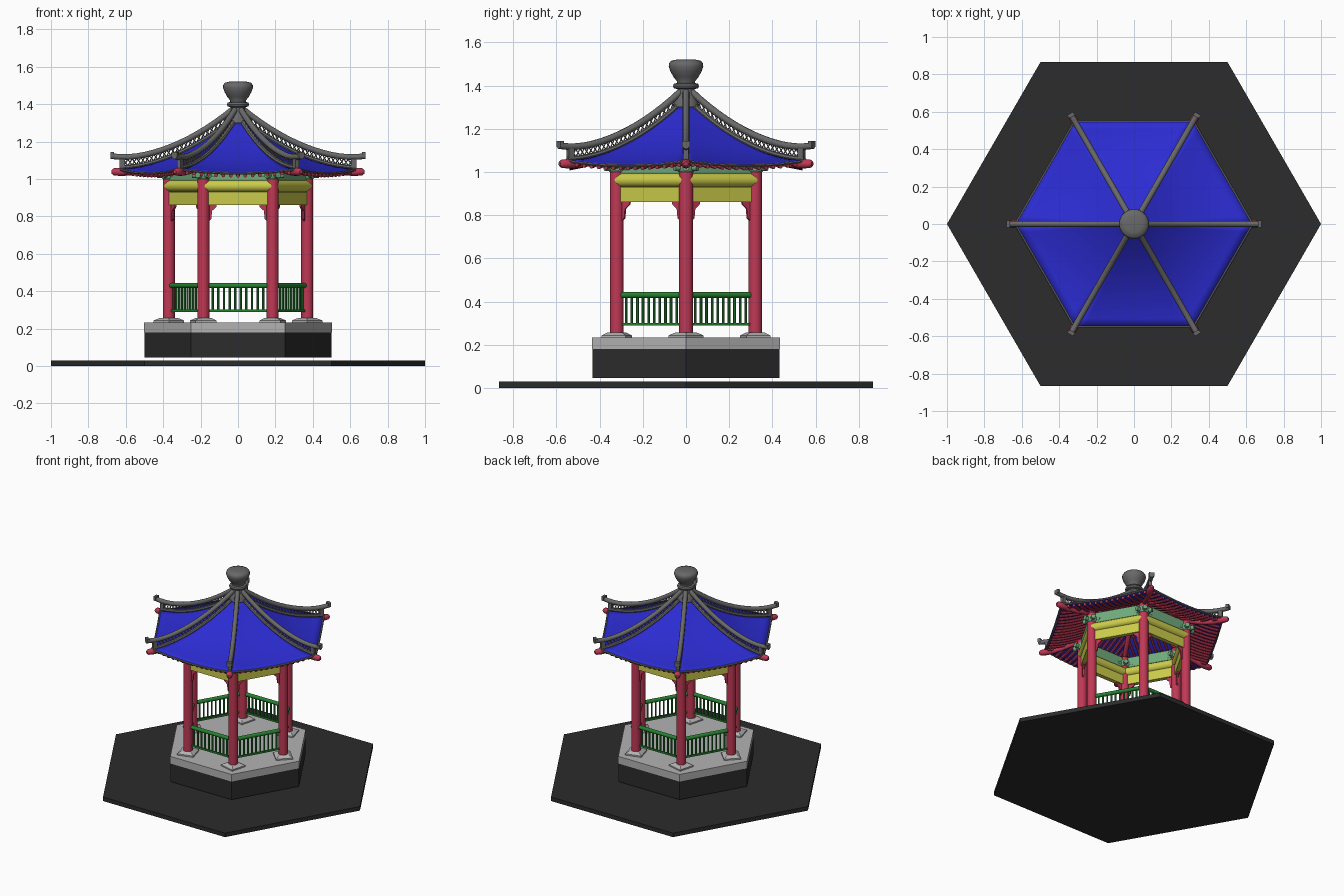
import bpy, bmesh, math
from mathutils import Matrix, Vector

if "Cube" in bpy.data.objects:
    bpy.data.objects.remove(bpy.data.objects["Cube"])

def material(name, r, g, b):
    m = bpy.data.materials.new(name)
    m.diffuse_color = (r, g, b, 1)
    m.use_nodes = True
    m.node_tree.nodes["Principled BSDF"].inputs["Base Color"].default_value = m.diffuse_color
    return m

DARK = material("dark_stone", .025, .025, .025)
PALE = material("pale_stone", .45, .45, .45)
TILE = material("ridge_grey", .14, .14, .14)
BLUE = material("blue_roof", .025, .025, .65)
RED = material("red_paint", .52, .04, .09)
YELLOW = material("yellow_paint", .6, .6, .07)
GREEN = material("rail_green", .02, .22, .03)
MINT = material("bracket_green", .16, .4, .2)

def finish(name, bm, mat, smooth=False):
    bmesh.ops.recalc_face_normals(bm, faces=bm.faces)
    me = bpy.data.meshes.new(name)
    bm.to_mesh(me)
    bm.free()
    me.materials.append(mat)
    ob = bpy.data.objects.new(name, me)
    bpy.context.collection.objects.link(ob)
    if smooth:
        bpy.ops.object.select_all(action='DESELECT')
        ob.select_set(True)
        bpy.context.view_layer.objects.active = ob
        bpy.ops.object.shade_smooth_by_angle(angle=math.radians(40))
    return ob

def lathe(bm, profile, n, mtx=Matrix()):
    """Capped rings of n sides from (radius, z) pairs."""
    rings = [[bm.verts.new(mtx @ Vector((r * math.cos(math.tau * i / n), r * math.sin(math.tau * i / n), z)))
              for i in range(n)] for r, z in profile]
    for a, b in zip(rings, rings[1:]):
        for i in range(n):
            bm.faces.new((a[i], a[(i + 1) % n], b[(i + 1) % n], b[i]))
    bm.faces.new(rings[0])
    bm.faces.new(rings[-1])

def box(bm, centre, size, mtx):
    bmesh.ops.create_cube(bm, size=1, matrix=mtx @ Matrix.Translation(centre) @ Matrix.Diagonal((*size, 1)))

def tube(bm, pts, r, n=8, mtx=Matrix()):
    """Round bar along a path."""
    pts = [Vector(p) for p in pts]
    rings = []
    for i, p in enumerate(pts):
        d = (pts[min(i + 1, len(pts) - 1)] - pts[max(i - 1, 0)]).normalized()
        side = d.cross(Vector((0, 0, 1)))
        side = side.normalized() if side.length > .01 else Vector((1, 0, 0))
        up = side.cross(d)
        rings.append([bm.verts.new(mtx @ (p + r * (side * math.cos(math.tau * k / n) + up * math.sin(math.tau * k / n))))
                      for k in range(n)])
    for a, b in zip(rings, rings[1:]):
        for k in range(n):
            bm.faces.new((a[k], a[(k + 1) % n], b[(k + 1) % n], b[k]))
    bm.faces.new(rings[0])
    bm.faces.new(rings[-1])

def six(name, mat, build, start, smooth=False):
    """Repeat a part six times about z; local x points outward."""
    bm = bmesh.new()
    for k in range(6):
        build(bm, Matrix.Rotation(math.radians(start + 60 * k), 4, 'Z'))
    return finish(name, bm, mat, smooth)

def turned(name, profile, n, mat, smooth=False):
    bm = bmesh.new()
    lathe(bm, profile, n)
    return finish(name, bm, mat, smooth)

CORNER, SIDE = 0, 30
T30 = math.tan(math.radians(30))
EAVE, APO = .635, .55

def hip_z(r):
    v = r / EAVE
    return 1.34 - .539 * v + .254 * v * v

def roof_z(a, y):
    v = a / APO
    u = y / (a * T30)
    return hip_z(v * EAVE) - .022 * v * v * (1 - u * u)

# Ground slab and plinth
turned("ground_slab", [(1, 0), (1, .03)], 6, DARK)
turned("platform", [(.5, .045), (.5, .18)], 6, DARK)
turned("platform_cap", [(.502, .18), (.502, .233)], 6, PALE)

# Columns on square tapered stones
def stone(bm, m):
    lathe(bm, [(.082, .233), (.082, .243), (.05, .256)], 4, m @ Matrix.Translation((.37, 0, 0)))
six("column_stone", PALE, stone, CORNER)

def column(bm, m):
    lathe(bm, [(.032, .25), (.032, 1.07)], 20, m @ Matrix.Translation((.37, 0, 0)))
six("column", RED, column, CORNER, True)

# Railings
def rail(bm, m):
    tube(bm, [(.32, -.16, .43), (.32, .16, .43)], .014, 10, m)
    box(bm, (.32, 0, .295), (.012, .32, .012), m)
    for i in range(10):
        lathe(bm, [(.0065, .29), (.0065, .425)], 8, m @ Matrix.Translation((.32, -.135 + .03 * i, 0)))
six("railing", GREEN, rail, SIDE, True)

# Beams between columns
six("lower_beam", YELLOW, lambda bm, m: box(bm, (.32, 0, .895), (.03, .35, .07), m), SIDE)
six("round_beam", YELLOW,
    lambda bm, m: tube(bm, [(.32, -.18, .962), (.32, .18, .962)], .032, 16, m), SIDE, True)
six("frieze_board", MINT, lambda bm, m: box(bm, (.32, 0, 1.03), (.024, .37, .075), m), SIDE)

# Corner spandrels beside each column
def spandrel(bm, m):
    outline = [(.16, .875), (.112, .875), (.115, .85), (.138, .83), (.143, .785), (.16, .77)]
    for s in (-1, 1):
        a, b = [[bm.verts.new(m @ Vector((x, s * y, z))) for y, z in outline] for x in (.314, .326)]
        bm.faces.new(a)
        bm.faces.new(b)
        for i in range(len(a)):
            j = (i + 1) % len(a)
            bm.faces.new((a[i], a[j], b[j], b[i]))
six("spandrel", RED, spandrel, SIDE)

# Bracket sets on the column heads
def bracket(bm, m):
    lathe(bm, [(.034, 1.0), (.042, 1.01), (.042, 1.03), (.034, 1.045)], 16, m @ Matrix.Translation((.37, 0, 0)))
    for a in (0, 60, 120):
        t = m @ Matrix.Translation((.37, 0, 1.02)) @ Matrix.Rotation(math.radians(a), 4, 'Z')
        tube(bm, [(-.062, 0, 0), (.062, 0, 0)], .016, 10, t)
six("column_bracket", MINT, bracket, CORNER, True)

# Roof sheet: six curved panels with lifted corners
def panel(bm, m):
    rows = []
    for i in range(13):
        a = APO * (.04 + .96 * i / 12)
        rows.append([bm.verts.new(m @ Vector((a, y, roof_z(a, y))))
                     for y in (a * T30 * (j / 6 - 1) for j in range(13))])
    for p, q in zip(rows, rows[1:]):
        for j in range(12):
            bm.faces.new((p[j], p[j + 1], q[j + 1], q[j]))
roof = six("roof_panels", BLUE, panel, SIDE, True)
thick = roof.modifiers.new("thickness", 'SOLIDIFY')
thick.thickness = .008

# Eave edging and rafters
def edging(bm, m):
    ys = [APO * T30 * (j / 8 - 1) for j in range(17)]
    tube(bm, [(APO, y, roof_z(APO, y) - .004) for y in ys], .007, 6, m)
six("eave_edging", TILE, edging, SIDE, True)

def rafters(bm, m):
    for i in range(15):
        y = .039 * (i - 7)
        start = max(.2, abs(y) / T30 + .02)
        path = [start + (.54 - start) * k / 5 for k in range(6)]
        tube(bm, [(a, y, roof_z(a, y) - .018) for a in path], .0095, 8, m)
six("rafters", RED, rafters, SIDE, True)

# Hip beams with projecting tips
def hip(bm, m):
    path = [(.12 + .4 * k / 5) for k in range(6)]
    tube(bm, [(r, 0, hip_z(r) - .028) for r in path] + [(.58, 0, 1.035), (.63, 0, 1.036)], .016, 10, m)
    t = m @ Matrix.Translation((0, 0, 1.038)) @ Matrix.Rotation(math.radians(90), 4, 'Y')
    lathe(bm, [(.014, .54), (.02, .57), (.022, .63), (.019, .665), (.01, .676)], 12, t)
six("hip_beam", RED, hip, CORNER, True)

# Ridges: lower bar, open lattice, upper bar and end block
def ridge(bm, m):
    rs = [.03 + .65 * k / 14 for k in range(15)]
    tube(bm, [(r, 0, hip_z(r) + .056 + .012 * max(0, (r - .5) / .18) ** 2) for r in rs], .016, 10, m)
    tube(bm, [(r, 0, hip_z(r) + .003) for r in rs[:-1]], .013, 8, m)
    box(bm, (.618, 0, 1.09), (.03, .024, .07), m)
    box(bm, (.672, 0, 1.13), (.02, .036, .028), m)
six("ridge", TILE, ridge, CORNER, True)

def lattice(bm, m):
    for i in range(24):
        r0, r1 = .06 + .023 * i, .06 + .023 * (i + 1)
        for p, q in ((.012, .046), (.046, .012)):
            tube(bm, [(r0, 0, hip_z(r0) + p), (r1, 0, hip_z(r1) + q)], .003, 4, m)
six("ridge_lattice", TILE, lattice, CORNER)

# Finial
turned("finial", [(.06, 1.30), (.05, 1.345), (.04, 1.36), (.04, 1.383), (.056, 1.388), (.06, 1.398),
                  (.056, 1.408), (.042, 1.412), (.042, 1.42), (.058, 1.44), (.072, 1.465), (.08, 1.488),
                  (.079, 1.502), (.07, 1.514), (.045, 1.52)], 28, TILE, True)
